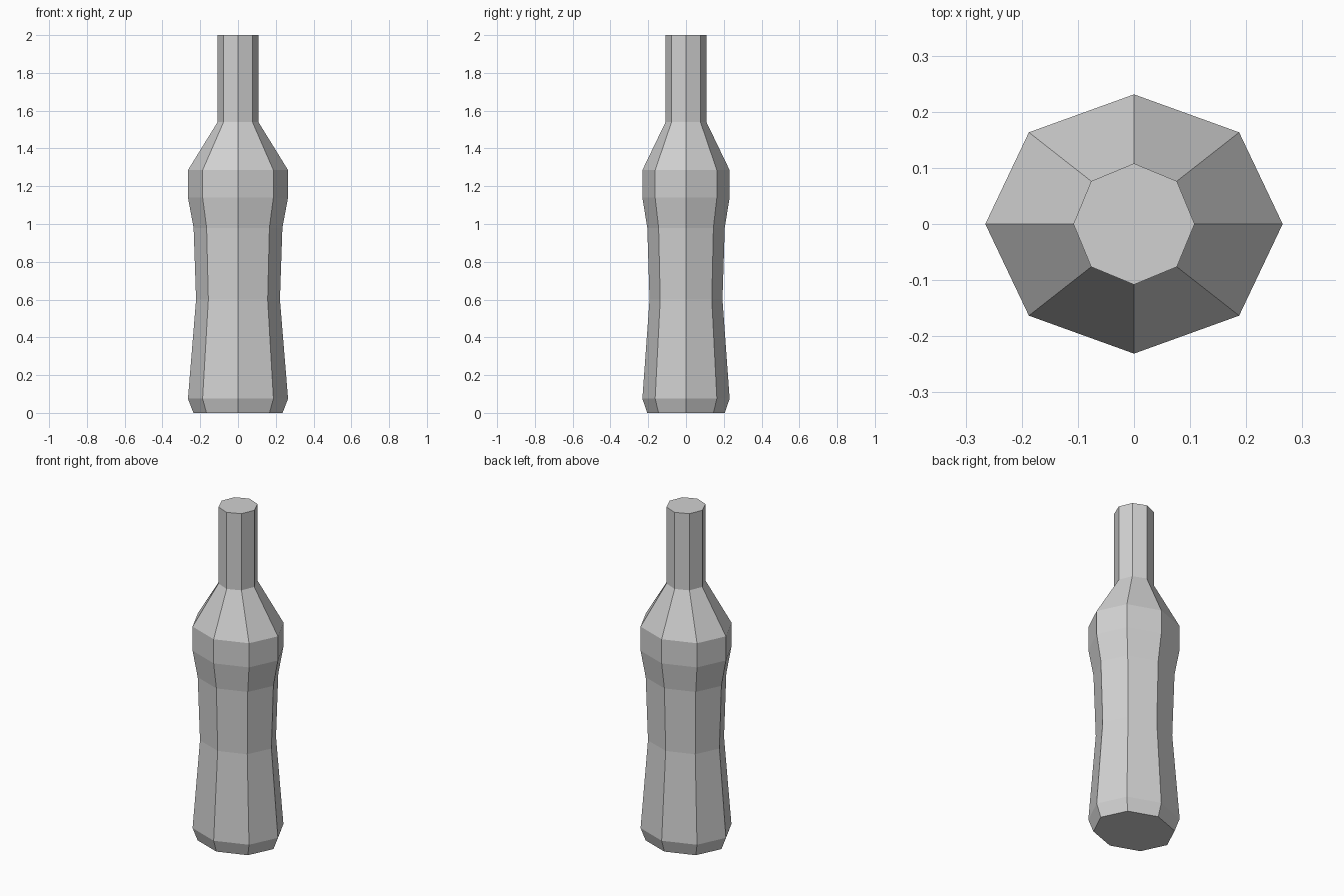
import bpy
import bmesh
from math import cos, sin, pi

cube = bpy.data.objects.get("Cube")
if cube:
    bpy.data.objects.remove(cube, do_unlink=True)

SIDES = 8

# Bottle profile from base to mouth: half width, half depth, height
PROFILE = [
    (0.236, 0.205, 0.0),    # base
    (0.265, 0.231, 0.075),  # base bevel
    (0.222, 0.193, 0.6),    # waist
    (0.235, 0.205, 0.98),   # upper grip
    (0.265, 0.231, 1.14),   # shoulder band bottom
    (0.265, 0.231, 1.285),  # shoulder band top
    (0.108, 0.108, 1.54),   # neck bottom
    (0.108, 0.108, 2.0),    # mouth
]


def make_material(name, colour):
    mat = bpy.data.materials.new(name)
    mat.use_nodes = True
    mat.diffuse_color = colour
    mat.node_tree.nodes["Principled BSDF"].inputs["Base Color"].default_value = colour
    return mat


def loft(name, profile, material):
    """Stack of eight-sided rings, bridged and capped at both ends."""
    bm = bmesh.new()
    angles = [2 * pi * i / SIDES for i in range(SIDES)]
    rings = [[bm.verts.new((rx * cos(a), ry * sin(a), z)) for a in angles]
             for rx, ry, z in profile]
    for low, high in zip(rings, rings[1:]):
        for i in range(SIDES):
            j = (i + 1) % SIDES
            bm.faces.new((low[i], low[j], high[j], high[i]))
    bm.faces.new(rings[0][::-1])
    bm.faces.new(rings[-1])
    mesh = bpy.data.meshes.new(name)
    bm.to_mesh(mesh)
    bm.free()
    mesh.materials.append(material)
    obj = bpy.data.objects.new(name, mesh)
    bpy.context.collection.objects.link(obj)
    return obj


loft("bottle", PROFILE, make_material("light grey", (0.64, 0.64, 0.64, 1)))
